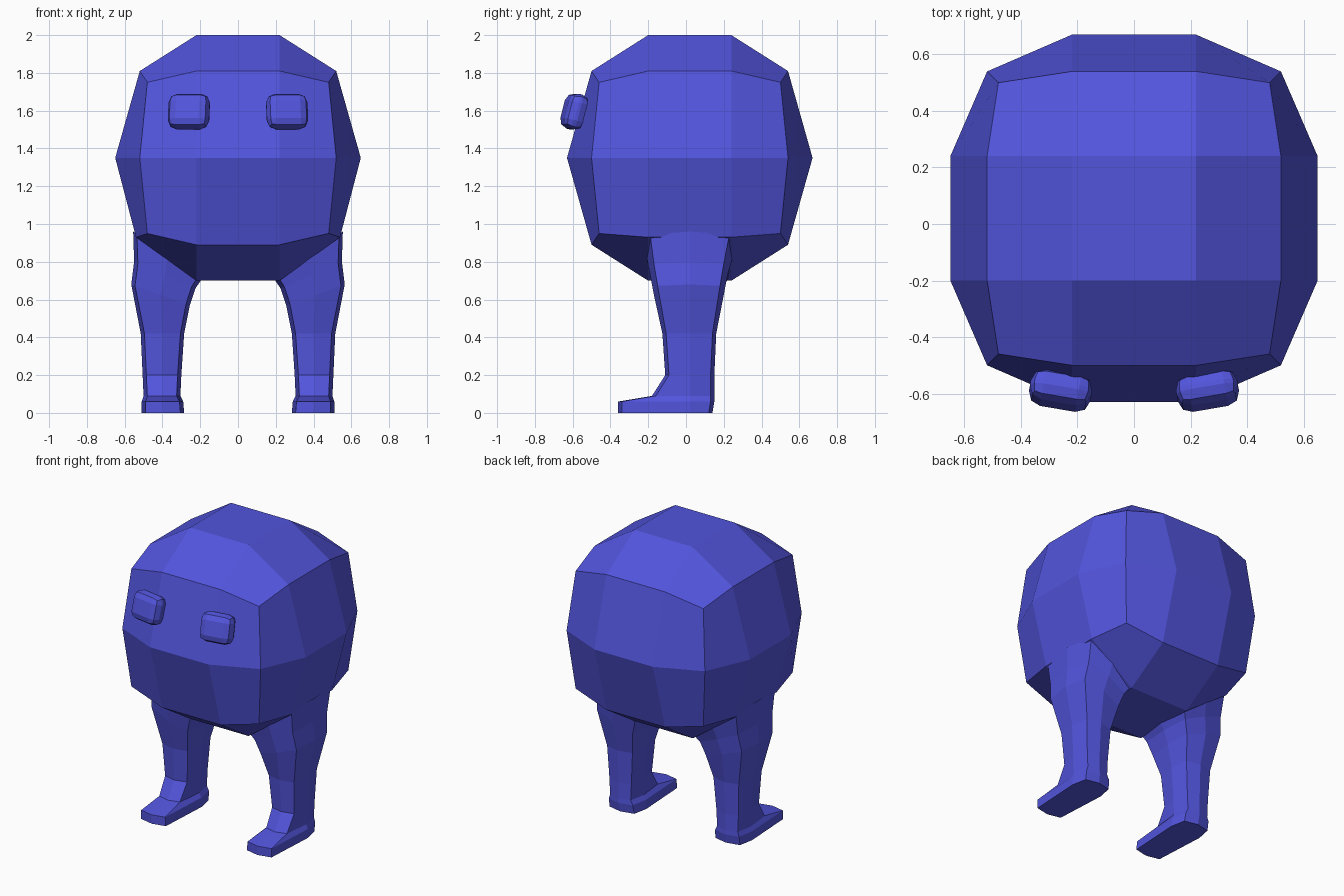
import bpy
import bmesh
from mathutils import Matrix, Vector

cube = bpy.data.objects.get("Cube")
if cube:
    bpy.data.objects.remove(cube, do_unlink=True)

# Single blue material
blue = bpy.data.materials.new("violet_blue")
blue.use_nodes = True
colour = (0.085, 0.09, 0.72, 1)
blue.diffuse_color = colour
blue.node_tree.nodes["Principled BSDF"].inputs["Base Color"].default_value = colour


def finish(name, bm):
    bmesh.ops.recalc_face_normals(bm, faces=bm.faces)
    mesh = bpy.data.meshes.new(name)
    bm.to_mesh(mesh)
    bm.free()
    mesh.materials.append(blue)
    obj = bpy.data.objects.new(name, mesh)
    bpy.context.collection.objects.link(obj)
    return obj


# Body: a 3 x 3 x 2 block of cells, puffed out towards a ball
CENTRE = Vector((0, 0.02, 1.35))
WIDE = {1: 0.65, 2: 0.52, 3: 0.48}
TALL = {1: 0.65, 2: 0.46, 3: 0.40}
INNER = 0.22


def body_point(i, j, k):
    sx, sy, sz = (-1 if i < 2 else 1), (-1 if j < 2 else 1), k - 1
    ox, oy, oz = i in (0, 3), j in (0, 3), k != 1
    n = ox + oy + oz
    p = Vector((sx * (WIDE[n] if ox else INNER),
                sy * (WIDE[n] if oy else INNER),
                sz * TALL[n] if oz else 0))
    if ox and not oy and k == 0:  # hip edge where the leg joins
        p.x, p.z = sx * 0.54, -0.42
    return p + CENTRE


def body():
    bm = bmesh.new()
    grid = {}

    def vert(*key):
        if key not in grid:
            grid[key] = bm.verts.new(body_point(*key))
        return grid[key]

    def quad(keys):
        bm.faces.new([vert(*key) for key in keys])

    square = ((0, 0), (1, 0), (1, 1), (0, 1))
    for a in range(3):
        for b in range(3):
            for k in (0, 2):
                quad([(a + u, b + v, k) for u, v in square])
        for b in range(2):
            for side in (0, 3):
                quad([(side, a + u, b + v) for u, v in square])
                quad([(a + u, side, b + v) for u, v in square])
    return finish("body", bm)


# Leg and foot: eight-sided rings, given as
# inner x, inner z, outer x, outer z, front y, back y
RINGS = [
    (0.19, 0.71, 0.555, 0.96, -0.21, 0.25),
    (0.225, 0.66, 0.55, 0.80, -0.19, 0.22),
    (0.255, 0.57, 0.565, 0.68, -0.17, 0.20),
    (0.285, 0.42, 0.515, 0.42, -0.125, 0.16),
    (0.30, 0.20, 0.505, 0.20, -0.11, 0.15),
    (0.305, 0.09, 0.50, 0.09, -0.18, 0.15),
    (0.29, 0.06, 0.51, 0.06, -0.36, 0.15),
    (0.285, 0.0, 0.51, 0.0, -0.36, 0.14),
]
INSET = 0.02


def leg(name, side):
    bm = bmesh.new()
    loops = []
    for xi, zi, xo, zo, yf, yb in RINGS:
        xm = (xi + xo) / 2
        outline = [(xi, 0.02), (xi + INSET, yf + INSET), (xm, yf),
                   (xo - INSET, yf + INSET), (xo, 0.02),
                   (xo - INSET, yb - INSET), (xm, yb), (xi + INSET, yb - INSET)]
        loops.append([bm.verts.new((side * x, y, zi + (zo - zi) * (x - xi) / (xo - xi)))
                      for x, y in outline])
    for upper, lower in zip(loops, loops[1:]):
        for n in range(8):
            m = (n + 1) % 8
            bm.faces.new((upper[n], upper[m], lower[m], lower[n]))
    bm.faces.new(loops[0])
    bm.faces.new(loops[-1])
    return finish(name, bm)


# Eye: a bevelled block, tilted up and turned outwards
def eye(name, side):
    bm = bmesh.new()
    bmesh.ops.create_cube(bm, size=1)
    bmesh.ops.scale(bm, vec=(0.22, 0.11, 0.19), verts=bm.verts)
    bmesh.ops.bevel(bm, geom=bm.edges[:], offset=0.047, segments=2,
                    profile=0.5, affect='EDGES')
    turn = Matrix.Rotation(side * 0.17, 4, 'Z') @ Matrix.Rotation(-0.25, 4, 'X')
    place = Matrix.Translation((side * 0.26, -0.59, 1.595))
    bmesh.ops.transform(bm, matrix=place @ turn, verts=bm.verts)
    return finish(name, bm)


body()
for label, side in (("left", 1), ("right", -1)):
    leg(label + "_leg", side)
    eye(label + "_eye", side)
